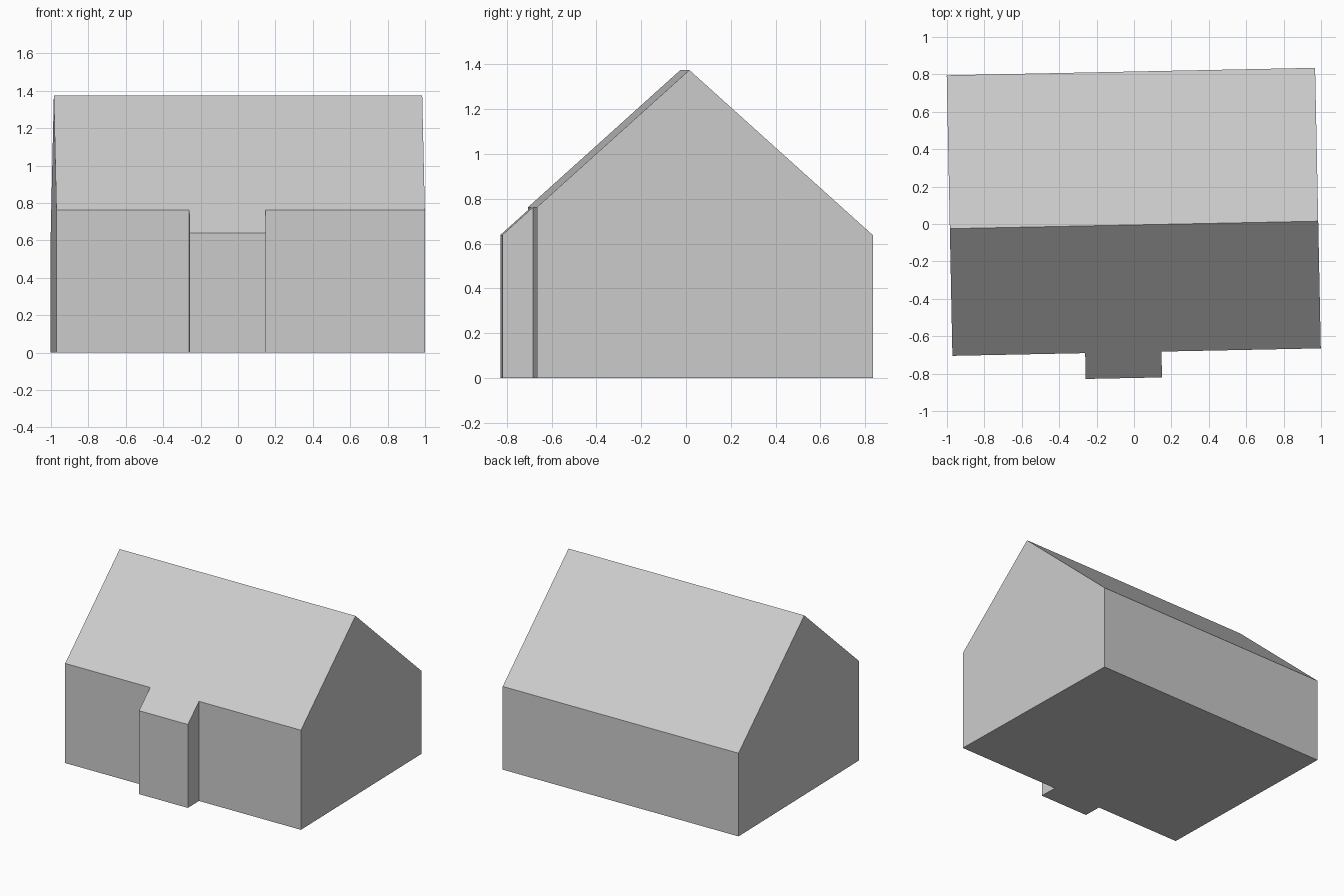
import bpy, bmesh
from mathutils import Matrix

cube = bpy.data.objects.get("Cube")
if cube:
    bpy.data.objects.remove(cube, do_unlink=True)

HALF_LENGTH, BACK, FRONT = 0.985, 0.815, -0.685
BAY_LEFT, BAY_RIGHT, BAY_FRONT = 0.133, -0.275, -0.823
RIDGE_Y, RIDGE_Z, PITCH = -0.005, 1.375, 0.9
TURN = 0.0203

grey = bpy.data.materials.new("light grey")
grey.use_nodes = True
colour = (0.6, 0.6, 0.6, 1)
grey.diffuse_color = colour
grey.node_tree.nodes["Principled BSDF"].inputs["Base Color"].default_value = colour

# Footprint with the projecting bay, raised above ridge height
footprint = [(-HALF_LENGTH, BACK), (-HALF_LENGTH, FRONT),
             (BAY_RIGHT, FRONT), (BAY_RIGHT, BAY_FRONT),
             (BAY_LEFT, BAY_FRONT), (BAY_LEFT, FRONT),
             (HALF_LENGTH, FRONT), (HALF_LENGTH, BACK)]
bm = bmesh.new()
floor = bm.faces.new([bm.verts.new((x, y, 0)) for x, y in footprint])
top = bmesh.ops.extrude_face_region(bm, geom=[floor], use_keep_orig=True)["geom"]
bmesh.ops.translate(bm, vec=(0, 0, 2 * RIDGE_Z),
                    verts=[v for v in top if isinstance(v, bmesh.types.BMVert)])
bmesh.ops.recalc_face_normals(bm, faces=bm.faces)

# Slice off both roof slopes and close each cut
for side in (-1, 1):
    cut = bmesh.ops.bisect_plane(
        bm, geom=bm.verts[:] + bm.edges[:] + bm.faces[:],
        plane_co=(0, RIDGE_Y, RIDGE_Z), plane_no=(0, side * PITCH, 1),
        clear_outer=True)["geom_cut"]
    rim = [e for e in cut if isinstance(e, bmesh.types.BMEdge)]
    bmesh.ops.holes_fill(bm, edges=rim, sides=0)
bmesh.ops.recalc_face_normals(bm, faces=bm.faces)

# Slight turn of the whole building on its plot
bmesh.ops.transform(bm, matrix=Matrix.Rotation(TURN, 4, "Z"), verts=bm.verts)

mesh = bpy.data.meshes.new("house_body")
bm.to_mesh(mesh)
bm.free()
mesh.materials.append(grey)
house = bpy.data.objects.new("house_body", mesh)
bpy.context.collection.objects.link(house)
